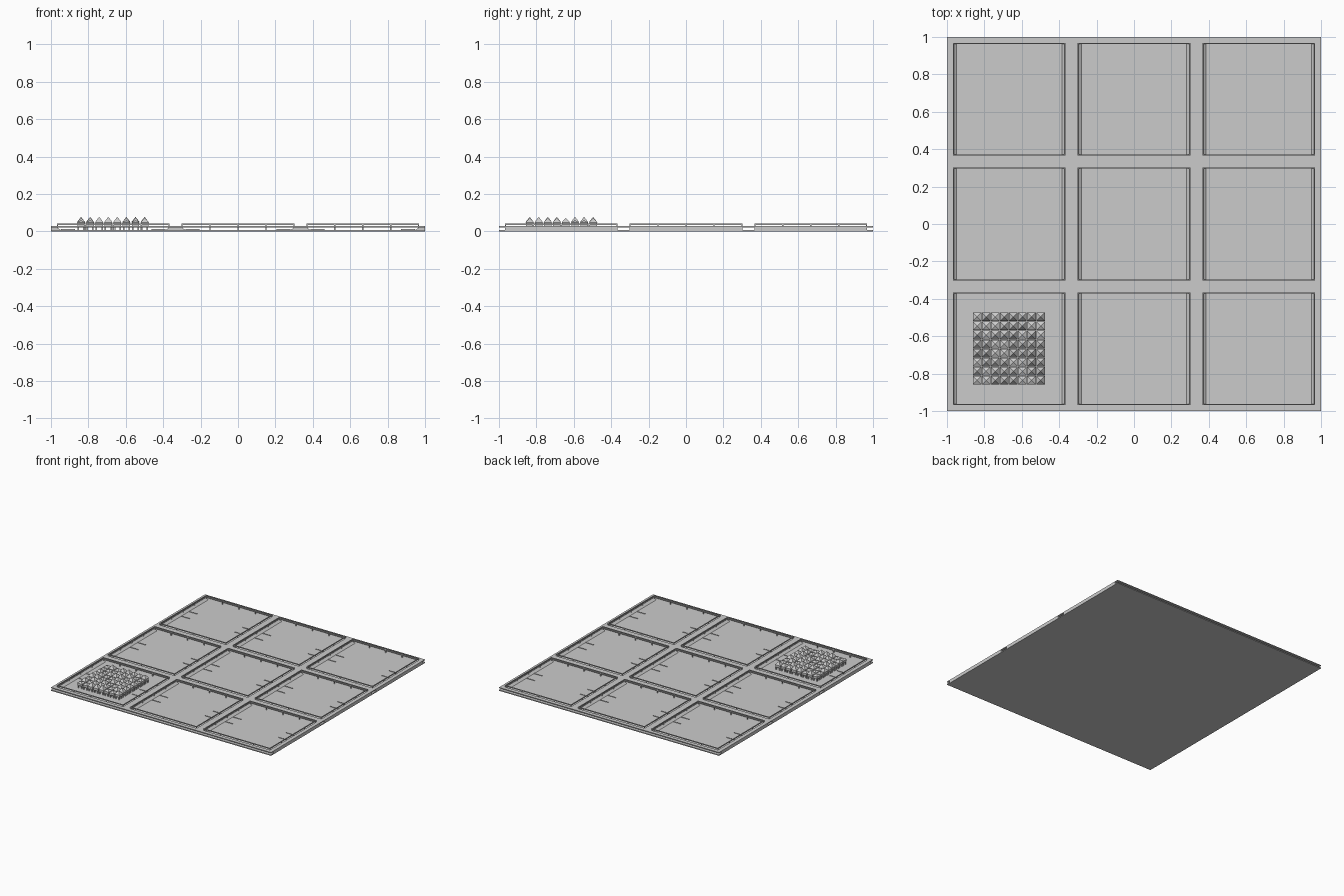
import bpy, bmesh, random

if "Cube" in bpy.data.objects:
    bpy.data.objects.remove(bpy.data.objects["Cube"])
random.seed(4)

C = 0.667          # plot spacing
H = 0.302          # plot half size
CENTRES = [-C, 0, C]


def box(bm, x0, x1, y0, y1, z0, z1):
    v = [bm.verts.new((x, y, z)) for z in (z0, z1)
         for x, y in ((x0, y0), (x1, y0), (x1, y1), (x0, y1))]
    for f in ((3, 2, 1, 0), (4, 5, 6, 7), (0, 1, 5, 4),
              (1, 2, 6, 5), (2, 3, 7, 6), (3, 0, 4, 7)):
        bm.faces.new([v[i] for i in f])
    return v


def finish(bm, name):
    me = bpy.data.meshes.new(name)
    bm.to_mesh(me)
    bm.free()
    ob = bpy.data.objects.new(name, me)
    bpy.context.collection.objects.link(ob)
    return ob


# Thin ground slab
bm = bmesh.new()
box(bm, -1, 1, -1, 1, 0, 0.008)
finish(bm, "ground_slab")

# Street deck: one continuous sheet with nine square openings
ticks = [-1, -C - H, -C + H, -H, H, C - H, C + H, 1]
bm = bmesh.new()
grid = [[bm.verts.new((x, y, 0.028)) for y in ticks] for x in ticks]
for i in range(7):
    for j in range(7):
        if not (i % 2 and j % 2):
            bm.faces.new((grid[i][j], grid[i + 1][j],
                          grid[i + 1][j + 1], grid[i][j + 1]))
deck = finish(bm, "street_deck")
mod = deck.modifiers.new("thickness", 'SOLIDIFY')
mod.thickness = 0.006
mod.offset = -1

# Sloped beams carrying the deck on the left and right of each plot
bm = bmesh.new()
for cy in CENTRES:
    for a, b in zip(ticks[0::2], ticks[1::2]):
        v = box(bm, a, b, cy - H, cy + H, 0.008, 0.022)
        for p in v[:4]:
            if abs(p.co.x) < 0.99:
                p.co.x += 0.02 if p.co.x > (a + b) / 2 else -0.02
finish(bm, "deck_beams")

# Plot fences: thin raised rail and slim posts around each opening
bm = bmesh.new()
t = 0.006
for cx in CENTRES:
    for cy in CENTRES:
        for s in (-1, 1):
            e = s * (H - t / 2)
            box(bm, cx - H, cx + H, cy + e - t / 2, cy + e + t / 2, 0.035, 0.042)
            box(bm, cx + e - t / 2, cx + e + t / 2,
                cy - H + t, cy + H - t, 0.035, 0.042)
            for k in (-1, -0.5, 0, 0.5, 1):
                d = k * (H - t / 2)
                for px, py in ((cx + d, cy + e), (cx + e, cy + d)):
                    box(bm, px - 0.003, px + 0.003, py - 0.003, py + 0.003,
                        0.008, 0.035)
finish(bm, "plot_fences")

# Low kerbs marking the side entrance of each plot
bm = bmesh.new()
for cx in CENTRES:
    for cy in CENTRES:
        for sx in (-1, 1):
            xs = sorted((cx + sx * 0.28, cx + sx * 0.205))
            for sy in (-0.05, 0.05):
                box(bm, xs[0], xs[1], cy + sy - 0.002, cy + sy + 0.002,
                    0.008, 0.012)
finish(bm, "entrance_kerbs")

# Village: 8 x 8 small stilted huts with pointed roofs in the front left plot
legs, bodies, roofs = bmesh.new(), bmesh.new(), bmesh.new()
for i in range(8):
    for j in range(8):
        x, y = -0.839 + 0.0485 * i, -0.836 + 0.0485 * j
        for sx in (-1, 1):
            for sy in (-1, 1):
                lx, ly = x + sx * 0.015, y + sy * 0.015
                box(legs, lx - 0.004, lx + 0.004, ly - 0.004, ly + 0.004,
                    0.008, 0.028)
        box(bodies, x - 0.02, x + 0.02, y - 0.02, y + 0.02, 0.028, 0.048)
        r = 0.023
        ring = [roofs.verts.new((x + a * r, y + b * r, 0.048))
                for a, b in ((-1, -1), (1, -1), (1, 1), (-1, 1))]
        tip = roofs.verts.new((x, y, random.choice((0.06, 0.072, 0.078))))
        roofs.faces.new(ring[::-1])
        for k in range(4):
            roofs.faces.new((ring[k], ring[(k + 1) % 4], tip))
finish(legs, "hut_stilts")
finish(bodies, "hut_walls")
finish(roofs, "hut_roofs")
